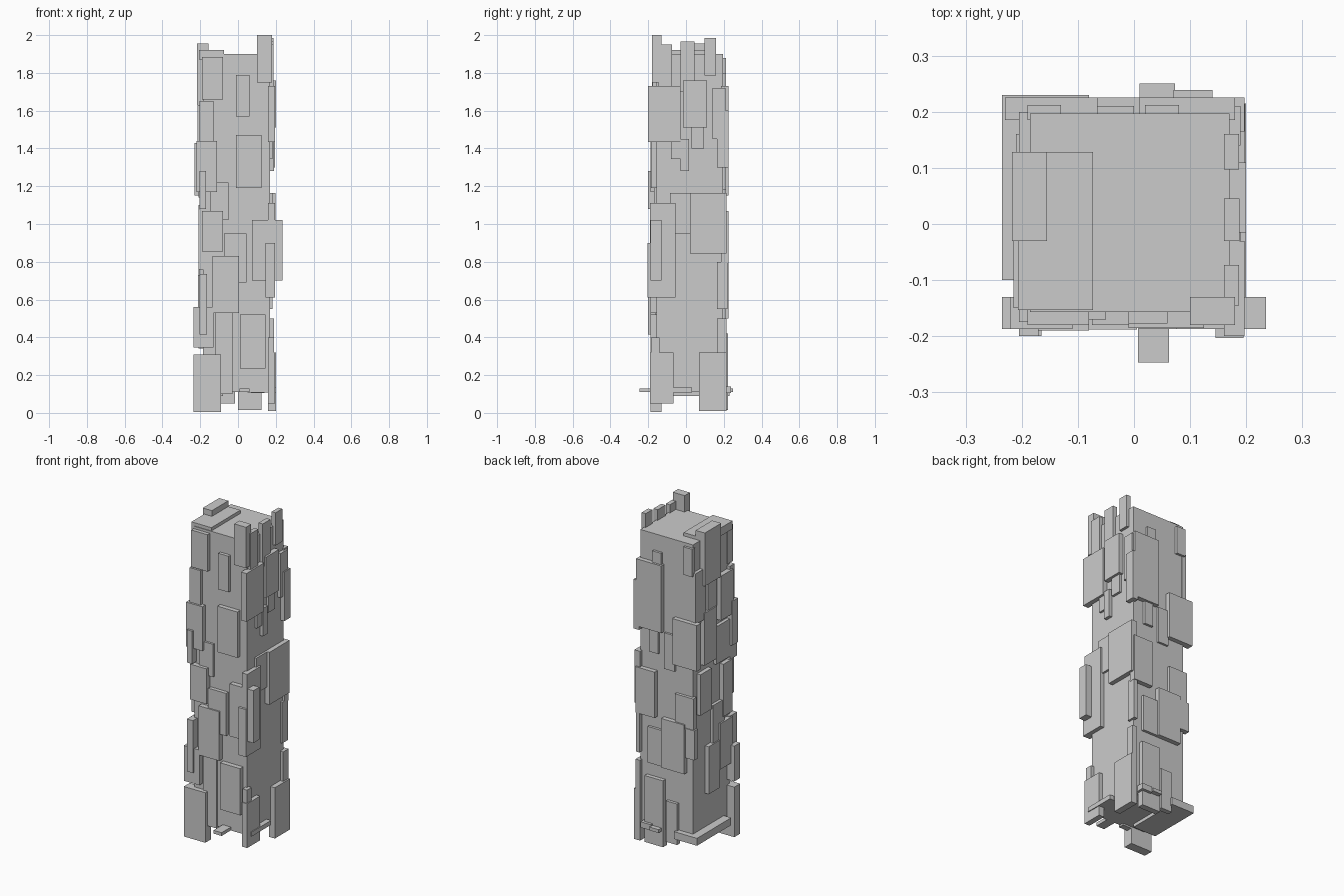
import bpy


def box(name, x0, x1, y0, y1, z0, z1):
    bpy.ops.mesh.primitive_cube_add(
        size=1, location=((x0 + x1) / 2, (y0 + y1) / 2, (z0 + z1) / 2))
    ob = bpy.context.object
    ob.name = name
    ob.scale = (x1 - x0, y1 - y0, z1 - z0)
    return ob


# Tower core
box("tower_core", -0.185, 0.17, -0.157, 0.197, 0.11, 1.9)

# Roof slab and roof block hanging over the left face
box("roof_slab", -0.207, -0.073, -0.153, 0.128, 1.87, 1.92)
box("roof_block", -0.217, -0.155, -0.03, 0.128, 1.63, 1.955)

# Base slab and small base bars
box("base_slab", -0.235, -0.08, -0.10, 0.23, 0.09, 0.135)
box("base_bar_front", 0.007, 0.062, -0.247, -0.1, 0.11, 0.13)
box("base_bar_back", 0.01, 0.073, 0.1, 0.25, 0.11, 0.13)
box("base_bar_back", 0.07, 0.14, 0.1, 0.239, 0.105, 0.14)
box("base_bar_right", 0.05, 0.2, -0.155, 0.033, 0.108, 0.135)

# Front cladding: x0, x1, z0, z1, outer y
front = [
    (-0.235, -0.09, 0.005, 0.31, -0.187), (-0.235, -0.13, 0.345, 0.56, -0.187),
    (-0.135, 0.005, 0.53, 0.83, -0.188), (-0.075, 0.045, 0.69, 0.95, -0.18),
    (-0.19, -0.08, 0.855, 1.07, -0.19), (-0.01, 0.125, 1.19, 1.47, -0.185),
    (-0.01, 0.06, 1.57, 1.79, -0.177), (-0.19, -0.08, 1.66, 1.885, -0.18),
    (-0.22, -0.11, 1.17, 1.44, -0.187), (0.01, 0.145, 0.235, 0.52, -0.187),
    (0.075, 0.235, 0.70, 1.02, -0.187), (0.145, 0.195, 0.61, 0.9, -0.203),
    (-0.205, -0.13, 1.44, 1.65, -0.175), (-0.205, -0.165, 0.415, 0.735, -0.2),
    (-0.205, -0.17, 1.08, 1.28, -0.2), (-0.145, -0.05, 1.02, 1.22, -0.17),
    (-0.12, -0.03, 0.1, 0.53, -0.165), (0.1, 0.18, 1.75, 2.0, -0.18),
]
for x0, x1, z0, z1, y in front:
    box("front_panel", x0, x1, y, -0.13, z0, z1)

# Right cladding: y0, y1, z0, z1, outer x
right = [
    (-0.2, -0.03, 1.435, 1.73, 0.197), (-0.015, 0.11, 1.51, 1.76, 0.2),
    (0.165, 0.225, 1.30, 1.6, 0.197), (0.14, 0.21, 1.45, 1.72, 0.19),
    (-0.19, -0.055, 0.61, 1.11, 0.195), (0.02, 0.215, 0.845, 1.165, 0.198),
    (-0.085, 0.02, 0.95, 1.165, 0.183), (0.07, 0.215, 0.01, 0.32, 0.2),
    (-0.19, -0.065, 0.05, 0.32, 0.195), (-0.185, -0.14, 0.2, 0.4, 0.19),
    (0.165, 0.215, 0.28, 0.5, 0.19), (0.165, 0.22, 0.55, 0.8, 0.183),
    (-0.03, 0.015, 1.28, 1.45, 0.19), (-0.08, -0.03, 1.345, 1.45, 0.183),
    (0.03, 0.095, 1.40, 1.52, 0.185), (-0.145, -0.073, 1.7, 1.95, 0.187),
    (-0.03, 0.045, 1.7, 1.965, 0.188), (0.097, 0.16, 1.785, 1.985, 0.187),
]
for y0, y1, z0, z1, x in right:
    box("right_panel", 0.16, x, y0, y1, z0, z1)

# Back cladding: x0, x1, z0, z1, outer y
back = [
    (0.01, 0.18, 1.32, 1.73, 0.225), (0.02, 0.08, 1.7, 1.8, 0.212),
    (-0.19, -0.13, 1.71, 1.88, 0.212), (-0.23, -0.065, 1.15, 1.43, 0.225),
    (0.055, 0.185, 0.79, 1.07, 0.225), (-0.2, -0.075, 0.77, 0.97, 0.215),
    (-0.145, 0.01, 0.5, 0.8, 0.225), (0.01, 0.11, 0.5, 0.72, 0.213),
    (0.0, 0.125, 0.015, 0.42, 0.222), (-0.09, -0.015, 0.05, 0.3, 0.215),
    (0.04, 0.1, 1.18, 1.33, 0.212), (-0.07, 0.0, 1.1, 1.32, 0.21),
    (-0.21, -0.15, 0.6, 0.78, 0.22),
]
for x0, x1, z0, z1, y in back:
    box("back_panel", x0, x1, 0.185, y, z0, z1)

# Left cladding: y0, y1, z0, z1, outer x
left = [
    (0.1, 0.2, 1.42, 1.73, -0.205), (-0.01, 0.08, 1.4, 1.72, -0.203),
    (-0.15, -0.03, 1.36, 1.63, -0.215), (0.0, 0.12, 1.14, 1.46, -0.21),
    (-0.13, 0.0, 1.1, 1.33, -0.205), (0.05, 0.16, 0.85, 1.1, -0.21),
    (-0.15, -0.03, 0.45, 0.73, -0.212), (-0.03, 0.08, 0.34, 0.63, -0.21),
    (-0.08, 0.03, 0.6, 0.86, -0.203), (-0.15, -0.06, 0.76, 1.08, -0.21),
]
for y0, y1, z0, z1, x in left:
    box("left_panel", x, -0.175, y0, y1, z0, z1)
